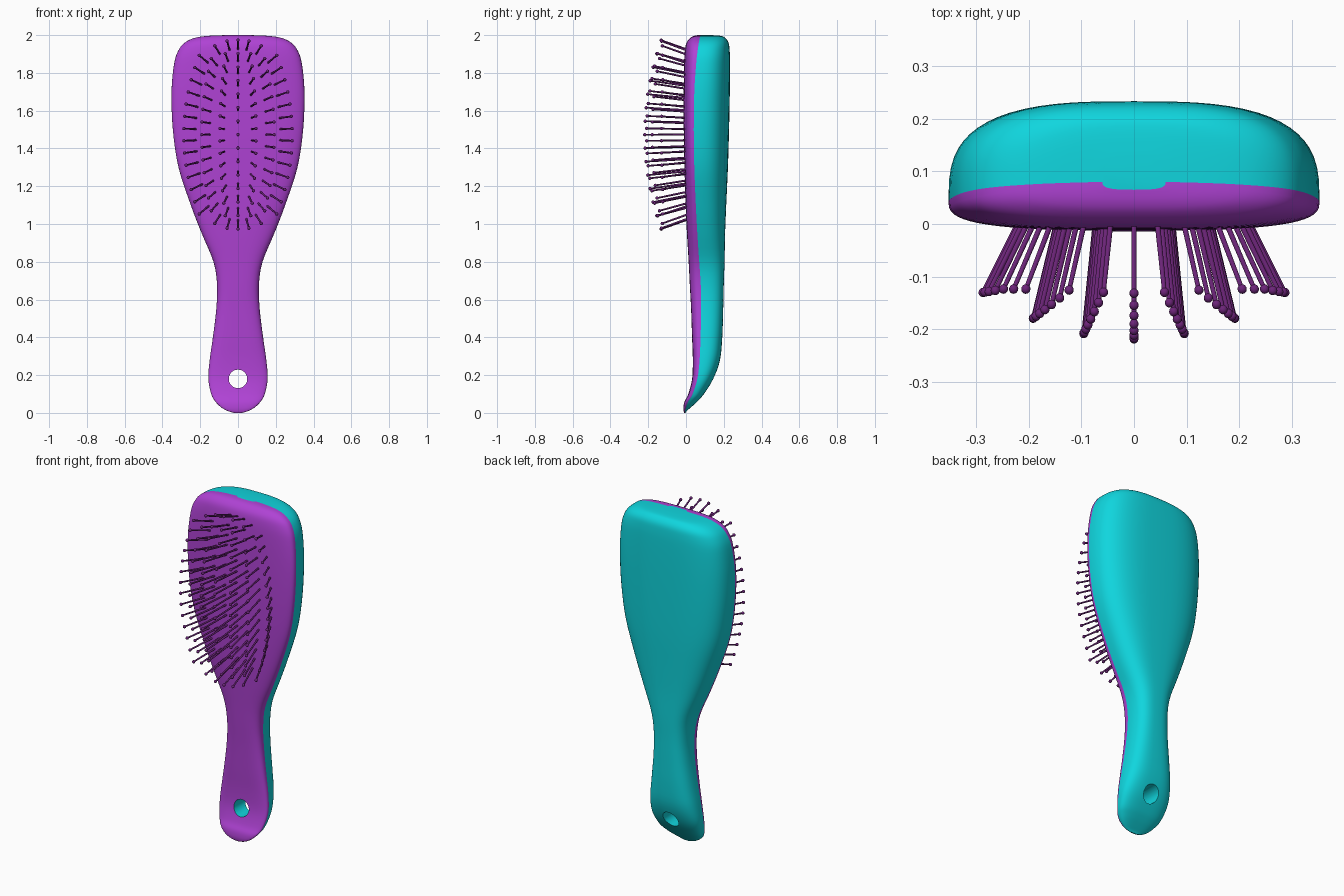
import bpy, bmesh, math
from mathutils import Vector, Matrix

if "Cube" in bpy.data.objects:
    bpy.data.objects.remove(bpy.data.objects["Cube"])


def material(name, rgb):
    m = bpy.data.materials.new(name)
    m.diffuse_color = (*rgb, 1)
    m.use_nodes = True
    m.node_tree.nodes["Principled BSDF"].inputs["Base Color"].default_value = m.diffuse_color
    return m


purple = material("purple", (0.43, 0.055, 0.66))
teal = material("teal", (0.005, 0.67, 0.73))
plum = material("dark plum", (0.15, 0.018, 0.19))


def make_object(name, bm, mats):
    me = bpy.data.meshes.new(name)
    bm.to_mesh(me)
    bm.free()
    ob = bpy.data.objects.new(name, me)
    bpy.context.collection.objects.link(ob)
    for m in mats:
        me.materials.append(m)
    return ob


def activate(ob):
    bpy.ops.object.select_all(action='DESELECT')
    ob.select_set(True)
    bpy.context.view_layer.objects.active = ob


# Body sections: height, half width, front y, back y, seam y
SECTIONS = [
    (0.0, 0.02, -0.009, -0.002, -0.006),
    (0.01, 0.055, -0.013, 0.004, -0.005),
    (0.03, 0.09, -0.014, 0.027, 0.0),
    (0.06, 0.12, -0.008, 0.06, 0.012),
    (0.10, 0.142, 0.012, 0.095, 0.035),
    (0.18, 0.157, 0.032, 0.145, 0.06),
    (0.28, 0.15, 0.036, 0.18, 0.072),
    (0.40, 0.133, 0.032, 0.192, 0.077),
    (0.55, 0.115, 0.027, 0.197, 0.08),
    (0.68, 0.111, 0.02, 0.20, 0.078),
    (0.80, 0.13, 0.014, 0.204, 0.07),
    (0.95, 0.192, 0.005, 0.207, 0.06),
    (1.10, 0.25, -0.002, 0.213, 0.052),
    (1.30, 0.315, -0.008, 0.222, 0.044),
    (1.50, 0.345, -0.012, 0.228, 0.041),
    (1.70, 0.352, -0.012, 0.232, 0.044),
    (1.85, 0.338, -0.010, 0.233, 0.054),
    (1.92, 0.315, -0.006, 0.231, 0.062),
    (1.96, 0.282, 0.003, 0.225, 0.068),
    (1.985, 0.23, 0.022, 0.208, 0.073),
    (1.996, 0.16, 0.042, 0.185, 0.077),
    (2.0, 0.06, 0.065, 0.13, 0.08),
]


def smooth_rows(rows, steps):
    """Catmull-Rom interpolation through the section rows."""
    out = []
    for i in range(len(rows) - 1):
        p0, p1 = rows[max(i - 1, 0)], rows[i]
        p2, p3 = rows[i + 1], rows[min(i + 2, len(rows) - 1)]
        for s in range(steps):
            t = s / steps
            out.append([0.5 * (2 * b + (c - a) * t + (2 * a - 5 * b + 4 * c - d) * t * t
                               + (3 * b - a - 3 * c + d) * t ** 3)
                        for a, b, c, d in zip(p0, p1, p2, p3)])
    out.append(list(rows[-1]))
    return out


def rounded(v, n=3.0):
    return math.copysign(abs(v) ** (2 / n), v) if abs(v) > 1e-9 else 0.0


# Body: lofted rounded sections, purple in front of the seam and teal behind
N = 64
bm = bmesh.new()
rings = []
for z, w, front, back, seam in smooth_rows(SECTIONS, 4):
    ring = []
    for j in range(N):
        a = 2 * math.pi * j / N
        depth = (back - seam) if j < N // 2 else (seam - front)
        ring.append(bm.verts.new((w * rounded(math.cos(a)),
                                  seam + depth * rounded(math.sin(a)), z)))
    rings.append(ring)
for lo, hi in zip(rings, rings[1:]):
    for j in range(N):
        k = (j + 1) % N
        f = bm.faces.new((lo[j], lo[k], hi[k], hi[j]))
        f.material_index = 1 if j < N // 2 else 0
for ring in (rings[0], rings[-1]):
    bm.faces.new(ring).material_index = 1
bmesh.ops.recalc_face_normals(bm, faces=bm.faces)
body = make_object("brush_body", bm, [purple, teal])

# Hanging hole through the handle, with a teal wall
bm = bmesh.new()
bmesh.ops.create_cone(bm, cap_ends=True, segments=32, radius1=0.049, radius2=0.049, depth=1.0,
                      matrix=Matrix.Translation((0, 0.1, 0.18)) @ Matrix.Rotation(math.pi / 2, 4, 'X'))
for f in bm.faces:
    f.material_index = 1
cutter = make_object("hole_cutter", bm, [purple, teal])
cutter.hide_render = True
mod = body.modifiers.new("hanging_hole", 'BOOLEAN')
mod.operation = 'DIFFERENCE'
mod.solver = 'EXACT'
mod.object = cutter
activate(body)
bpy.ops.object.modifier_apply(modifier=mod.name)
bpy.data.objects.remove(cutter)
activate(body)
bpy.ops.object.shade_smooth_by_angle(angle=math.radians(40))

# Bristles: ball-tipped pins fanning outwards, shorter towards the rim
bm = bmesh.new()


def add_bristle(x, dz):
    r2 = (x / 0.29) ** 2 + (dz / 0.51) ** 2
    tip = Vector((x, -0.218 + 0.09 * min(r2, 1.05), 1.473 + dz))
    root = Vector((x * 0.77, 0.0, 1.473 + dz * 0.905))
    root += (root - tip).normalized() * 0.02
    axis = tip - root
    turn = axis.to_track_quat('Z', 'Y').to_matrix().to_4x4()
    bmesh.ops.create_cone(bm, cap_ends=True, segments=10, radius1=0.0055, radius2=0.0045,
                          depth=axis.length,
                          matrix=Matrix.Translation((tip + root) / 2) @ turn)
    bmesh.ops.create_uvsphere(bm, u_segments=10, v_segments=8, radius=0.009,
                              matrix=Matrix.Translation(tip) @ turn)


# Bristles per column and reach from the centre, from middle column outwards
COLUMNS = [(15, 0.50), (16, 0.495), (15, 0.47), (14, 0.42)]
for col, (count, reach) in enumerate(COLUMNS):
    for i in range(count):
        dz = reach * (2 * i / (count - 1) - 1)
        x = 0.287 * col / 3 * (1 - 0.42 * (dz / 0.51) ** 2)
        for side in ((1, -1) if col else (1,)):
            add_bristle(side * x, dz)
bristles = make_object("bristles", bm, [plum])
activate(bristles)
bpy.ops.object.shade_smooth_by_angle(angle=math.radians(50))
